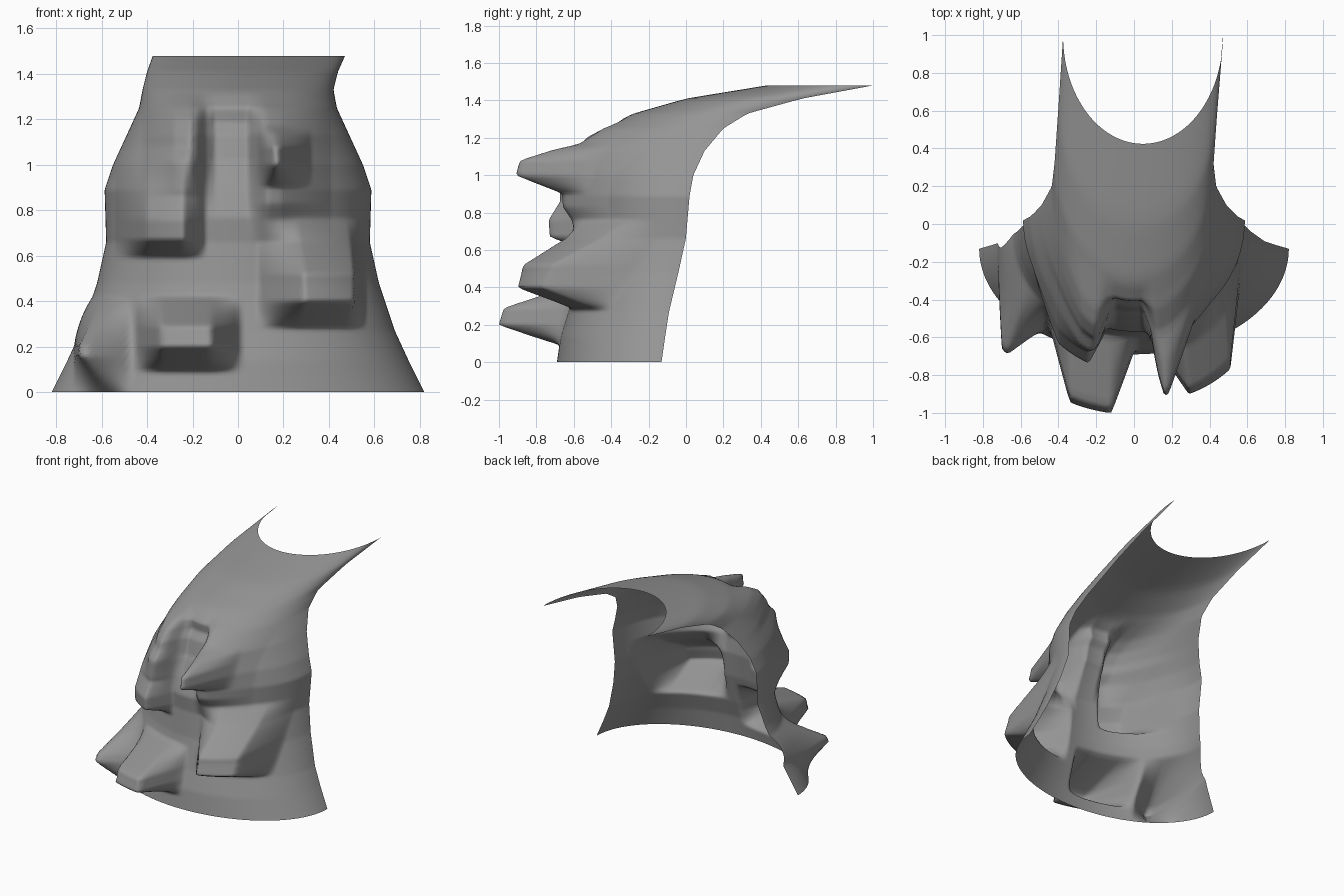
import bpy, math
from mathutils import Vector

cube = bpy.data.objects.get("Cube")
if cube:
    bpy.data.objects.remove(cube)

COLS, ROWS = 130, 110

# Height, half width, centre x, side edge y, front middle y
SECTIONS = [
    (0.00, 0.82, 0.00, -0.13, -0.69),
    (0.14, 0.75, 0.00, -0.11, -0.67),
    (0.27, 0.69, 0.00, -0.09, -0.63),
    (0.48, 0.62, 0.00, -0.04, -0.58),
    (0.66, 0.58, 0.00, 0.00, -0.56),
    (0.89, 0.587, 0.00, 0.02, -0.58),
    (1.00, 0.55, 0.00, 0.04, -0.58),
    (1.13, 0.49, 0.00, 0.10, -0.55),
    (1.25, 0.435, 0.00, 0.20, -0.46),
    (1.33, 0.42, 0.00, 0.33, -0.28),
    (1.41, 0.42, 0.02, 0.62, 0.00),
    (1.48, 0.423, 0.048, 1.00, 0.43),
]

# Outcrops: x range, x falloffs, z range, z falloffs, push direction
BUMPS = [
    ((-0.34, -0.12), (0.11, 0.13), (0.20, 0.29), (0.11, 0.13), (0, -0.36)),    # lower ledge
    ((0.26, 0.48), (0.17, 0.08), (0.40, 0.52), (0.12, 0.24), (0.03, -0.35)),   # side ledge
    ((-0.40, -0.24), (0.14, 0.10), (0.67, 0.76), (0.08, 0.32), (0, -0.22)),    # upper ledge
    ((0.16, 0.18), (0.07, 0.14), (1.00, 1.08), (0.10, 0.09), (0, -0.26)),      # spur
    ((0.13, 0.19), (0.08, 0.22), (0.83, 1.14), (0.17, 0.12), (0, -0.10)),      # spur column
    ((-0.28, -0.21), (0.14, 0.07), (1.02, 1.20), (0.16, 0.12), (0, -0.11)),    # brow
    ((-0.10, 0.04), (0.08, 0.07), (1.02, 1.18), (0.25, 0.13), (0, 0.11)),      # middle recess
    ((-0.59, -0.56), (0.13, 0.09), (0.16, 0.20), (0.16, 0.22), (-0.11, -0.22)),  # corner spur
]


def section(z):
    for a, b in zip(SECTIONS, SECTIONS[1:]):
        if z <= b[0] + 1e-6:
            t = (z - a[0]) / (b[0] - a[0])
            return [p + (q - p) * t for p, q in zip(a[1:], b[1:])]


def ramp(v, span, fall):
    lo = (v - span[0]) / fall[0] + 1
    hi = (span[1] - v) / fall[1] + 1
    return max(0.0, min(1.0, lo, hi))


def point(i, j):
    z = SECTIONS[-1][0] * j / ROWS
    half, mid, side, front = section(z)
    a = math.pi * (i / COLS - 0.5)
    x = mid + half * math.sin(a)
    y = side + (front - side) * math.cos(a)
    dx = dy = 0
    for xs, xf, zs, zf, push in BUMPS:
        k = ramp(x, xs, xf) * ramp(z, zs, zf)
        dx += k * push[0]
        dy += k * push[1]
    return Vector((x + dx, y + dy, z))


# Open curved rock sheet
verts = [point(i, j) for j in range(ROWS + 1) for i in range(COLS + 1)]
n = COLS + 1
faces = [(j * n + i, j * n + i + 1, (j + 1) * n + i + 1, (j + 1) * n + i)
         for j in range(ROWS) for i in range(COLS)]
mesh = bpy.data.meshes.new("rock_face")
mesh.from_pydata(verts, [], faces)
rock = bpy.data.objects.new("rock_face", mesh)
bpy.context.collection.objects.link(rock)

# Soften the outcrops slightly
soft = rock.modifiers.new("soften", 'SMOOTH')
soft.factor = 0.4
soft.iterations = 1

# Plain grey stone
stone = bpy.data.materials.new("grey_stone")
stone.use_nodes = True
grey = (0.3, 0.3, 0.3, 1)
stone.diffuse_color = grey
stone.node_tree.nodes["Principled BSDF"].inputs["Base Color"].default_value = grey
mesh.materials.append(stone)
mesh.polygons.foreach_set("use_smooth", [True] * len(mesh.polygons))
